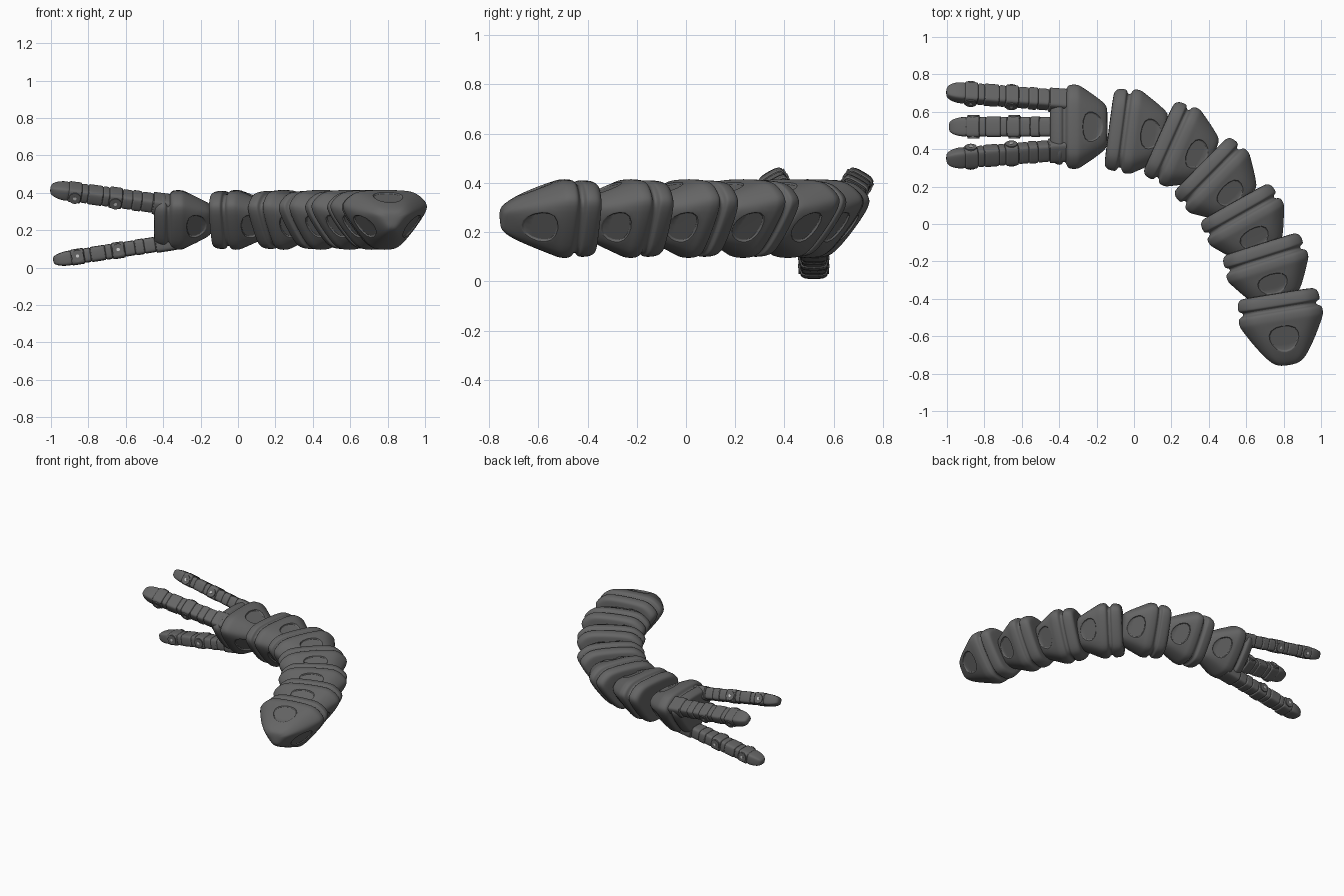
import bpy, bmesh, math
from mathutils import Vector, Matrix

if "Cube" in bpy.data.objects:
    bpy.data.objects.remove(bpy.data.objects["Cube"])


def material(name, v):
    m = bpy.data.materials.new(name)
    m.diffuse_color = (v, v, v, 1)
    m.use_nodes = True
    m.node_tree.nodes["Principled BSDF"].inputs["Base Color"].default_value = m.diffuse_color
    return m


GREY = material("dark grey", 0.13)
LIGHT = material("light grey", 0.6)


def frame(origin, axis, up):
    """Matrix with local x = sideways, y = up, z = along the part."""
    z = Vector(axis).normalized()
    x = Vector(up).cross(z).normalized()
    y = z.cross(x)
    m = Matrix((x, y, z)).transposed().to_4x4()
    m.translation = Vector(origin)
    return m


def finish(name, bm, mtx, mat, levels=0):
    bmesh.ops.recalc_face_normals(bm, faces=bm.faces)
    me = bpy.data.meshes.new(name)
    bm.to_mesh(me)
    bm.free()
    me.materials.append(mat)
    ob = bpy.data.objects.new(name, me)
    ob.matrix_world = mtx
    bpy.context.collection.objects.link(ob)
    if levels:
        s = ob.modifiers.new("smooth", "SUBSURF")
        s.levels = s.render_levels = levels
    bpy.ops.object.select_all(action='DESELECT')
    ob.select_set(True)
    bpy.context.view_layer.objects.active = ob
    bpy.ops.object.shade_smooth_by_angle(angle=math.radians(50))
    return ob


def loft(name, section, profile, mtx, mat, panel=None):
    """Sweep a section along local z; profile rows are (t, x scale, y scale)."""
    bm = bmesh.new()
    rings = [[bm.verts.new((x * sx, y * sy, t)) for x, y in section]
             for t, sx, sy in profile]
    n = len(section)
    strips = []
    for a, b in zip(rings, rings[1:]):
        strips.append([bm.faces.new((a[i], a[(i + 1) % n], b[(i + 1) % n], b[i]))
                       for i in range(n)])
    bm.faces.new(rings[0])
    bm.faces.new(rings[-1])
    bmesh.ops.recalc_face_normals(bm, faces=bm.faces)
    if panel is not None:
        # sunken panels on the top and the two lower flanks
        crease = bm.edges.layers.float.new("crease_edge")
        faces = [strips[panel][k] for k in (1, 5, 9)]
        for thick, depth in ((.010, 0), (.008, -.007)):
            bmesh.ops.inset_individual(bm, faces=faces, thickness=thick, depth=depth)
            for f in faces:
                for e in f.edges:
                    e[crease] = 0.6
    return finish(name, bm, mtx, mat, 2)


def chamfered(corners, cut):
    """Cut every corner of a polygon into two points."""
    out = []
    for i, c in enumerate(corners):
        c, p, q = Vector(c), Vector(corners[i - 1]), Vector(corners[(i + 1) % len(corners)])
        out += [c + (p - c).normalized() * cut, c + (q - c).normalized() * cut]
    return out


# arm cross-section: squashed three-cornered shape pointing down
body = chamfered([(0.15, 0.157), (-0.15, 0.157), (-0.245, 0.07),
                  (-0.075, -0.157), (0.075, -0.157), (0.245, 0.07)], 0.03)

ring = [(0, .80), (.004, .90), (.022, .99), (.060, 1.0), (.070, .98), (.076, .89),
        (.094, .89), (.100, .99), (.114, 1.03), (.146, 1.02), (.162, .97)]
link = ring + [(.295, .60), (.31, .50)]
palm = [(0, .74), (.006, .82), (.03, .90), (.062, .94), (.070, .84), (.084, .84),
        (.092, .97), (.108, 1.02), (.150, 1.02), (.165, .98), (.295, .57), (.31, .46)]

spots = [((-.45, .52), (1, 0), palm), ((-.135, .51), (.99, -.13), link),
         ((.13, .465), (.91, -.41), link), ((.355, .32), (.71, -.70), link),
         ((.535, .12), (.49, -.87), link), ((.675, -.105), (.30, -.95), link),
         ((.765, -.37), (.16, -.99), None)]
for i, (p, a, prof) in enumerate(spots):
    m = frame((p[0], p[1], .255), (a[0], a[1], 0), (0, 0, 1))
    if prof:
        rows = [(t, s, s) for t, s in prof]
        loft("palm" if prof is palm else f"arm_segment_{i}", body, rows, m, GREY,
             len(rows) - 3)
    else:
        # rounded closing segment at the end of the arm
        rows = [(t, s, s) for t, s in ring[:-1]]
        rows += [(.165, .99, .97), (.33, .55, .56), (.375, .35, .36), (.390, .18, .22)]
        loft("arm_end", body, rows, m, GREY, len(rows) - 4)

# finger shape: banded links, (from, to, width scale, height scale)
finger_section = chamfered([(.056, .045), (-.056, .045), (-.056, -.045), (.056, -.045)], .012)
bands = [(-.05, .055, 1.08, 1.05), (.061, .115, .95, .92), (.121, .165, 1.0, .95),
         (.171, .220, .95, .90), (.226, .290, 1.04, 1.0), (.296, .325, .95, .92),
         (.331, .405, 1.0, .92), (.411, .440, .95, .88), (.446, .510, 1.04, .96)]


def cylinder(name, r, half, mtx, mat):
    bm = bmesh.new()
    bmesh.ops.create_cone(bm, cap_ends=True, segments=24, radius1=r, radius2=r, depth=2 * half)
    return finish(name, bm, mtx @ Matrix.Rotation(math.pi / 2, 4, 'Y'), mat)


def finger(label, base, out, degrees):
    o = Vector((0, *out)).normalized()
    tilt = math.radians(degrees)
    axis = Vector((-math.cos(tilt), 0, 0)) + o * math.sin(tilt)
    m = frame(base, axis, o)
    rows = []
    for a, b, w, h in bands:
        rows += [(a - .002, w * .88, h * .88), (a + .001, w, h), (a + .008, w, h),
                 (b - .008, w, h), (b - .001, w, h), (b + .002, w * .88, h * .88)]
    # fingertip
    rows += [(.516, .90, .86), (.522, .96, .90), (.560, .90, .85),
             (.595, .68, .62), (.612, .38, .36)]
    loft(f"finger_{label}", finger_section, rows, m, GREY)
    # knuckle pivots with bright pins
    for k, t in enumerate((.258, .478)):
        j = m @ Matrix.Translation((0, -.004, t))
        cylinder(f"knuckle_{label}_{k}", .032, .062, j, GREY)
        cylinder(f"knuckle_pin_{label}_{k}", .009, .064, j, LIGHT)


finger("back", (-.40, .66, .338), (.5, .866), 9)
finger("front", (-.40, .395, .338), (-.5, .866), 9)
finger("lower", (-.385, .52, .133), (0, -1), 9)
